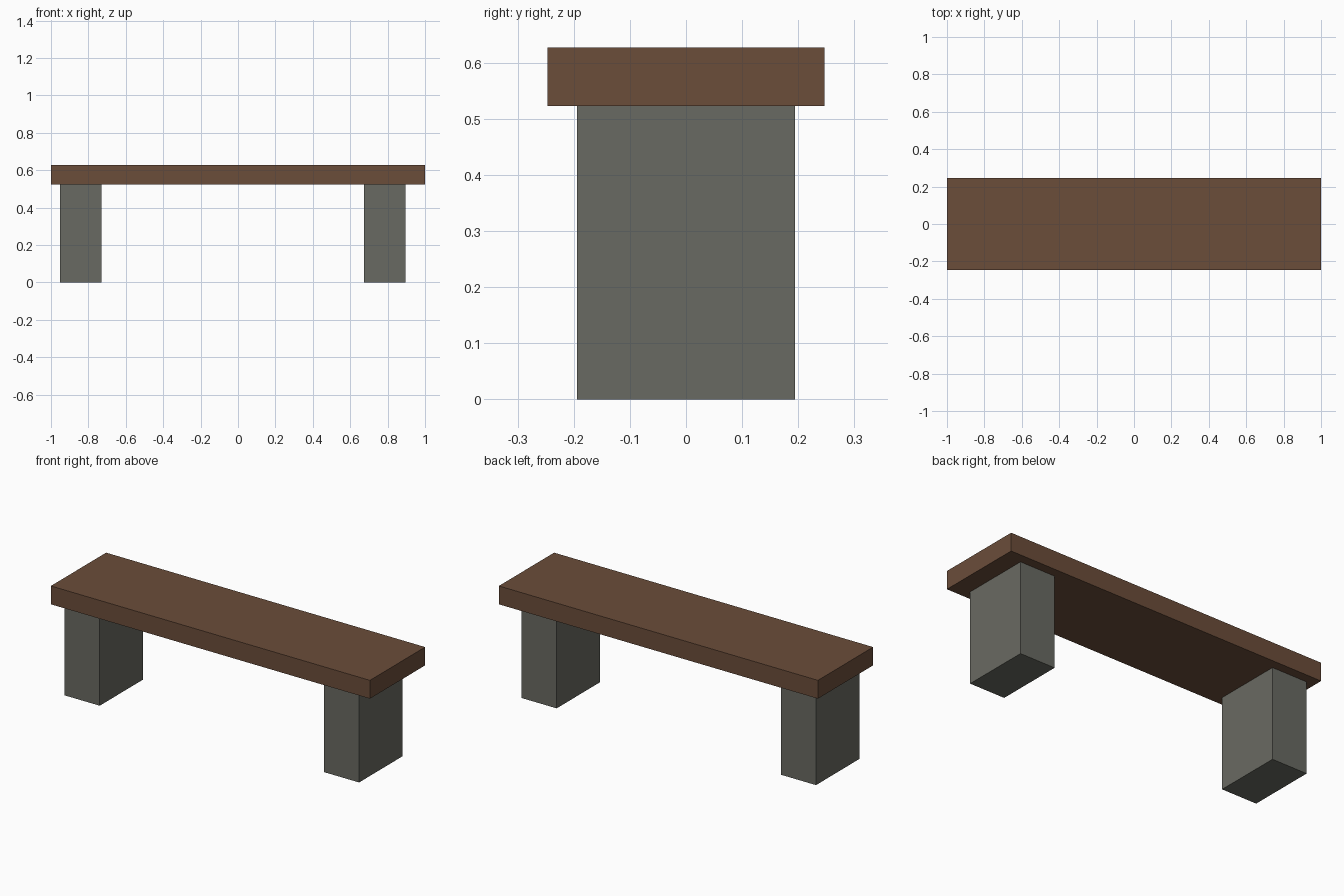
import bpy

cube = bpy.data.objects.get("Cube")
if cube:
    bpy.data.objects.remove(cube, do_unlink=True)


def make_material(name, rgb):
    mat = bpy.data.materials.new(name)
    mat.use_nodes = True
    mat.diffuse_color = (*rgb, 1)
    mat.node_tree.nodes["Principled BSDF"].inputs["Base Color"].default_value = (*rgb, 1)
    return mat


def make_block(name, center, size, mat):
    bpy.ops.mesh.primitive_cube_add(size=1, location=center)
    block = bpy.context.object
    block.name = name
    block.scale = size
    bpy.ops.object.transform_apply(location=False, rotation=False, scale=True)
    block.data.materials.append(mat)
    return block


wood = make_material("brown wood", (0.147, 0.074, 0.042))
stone = make_material("grey stone", (0.141, 0.144, 0.122))

LEG_HEIGHT = 0.523
SEAT_THICKNESS = 0.104

# Plank seat
make_block("seat", (0, 0, LEG_HEIGHT + SEAT_THICKNESS / 2),
           (2, 0.494, SEAT_THICKNESS), wood)

# Block legs, set slightly off centre under the seat
for name, x in (("right_leg", -0.841), ("left_leg", 0.785)):
    make_block(name, (x, 0, LEG_HEIGHT / 2), (0.22, 0.388, LEG_HEIGHT), stone)
